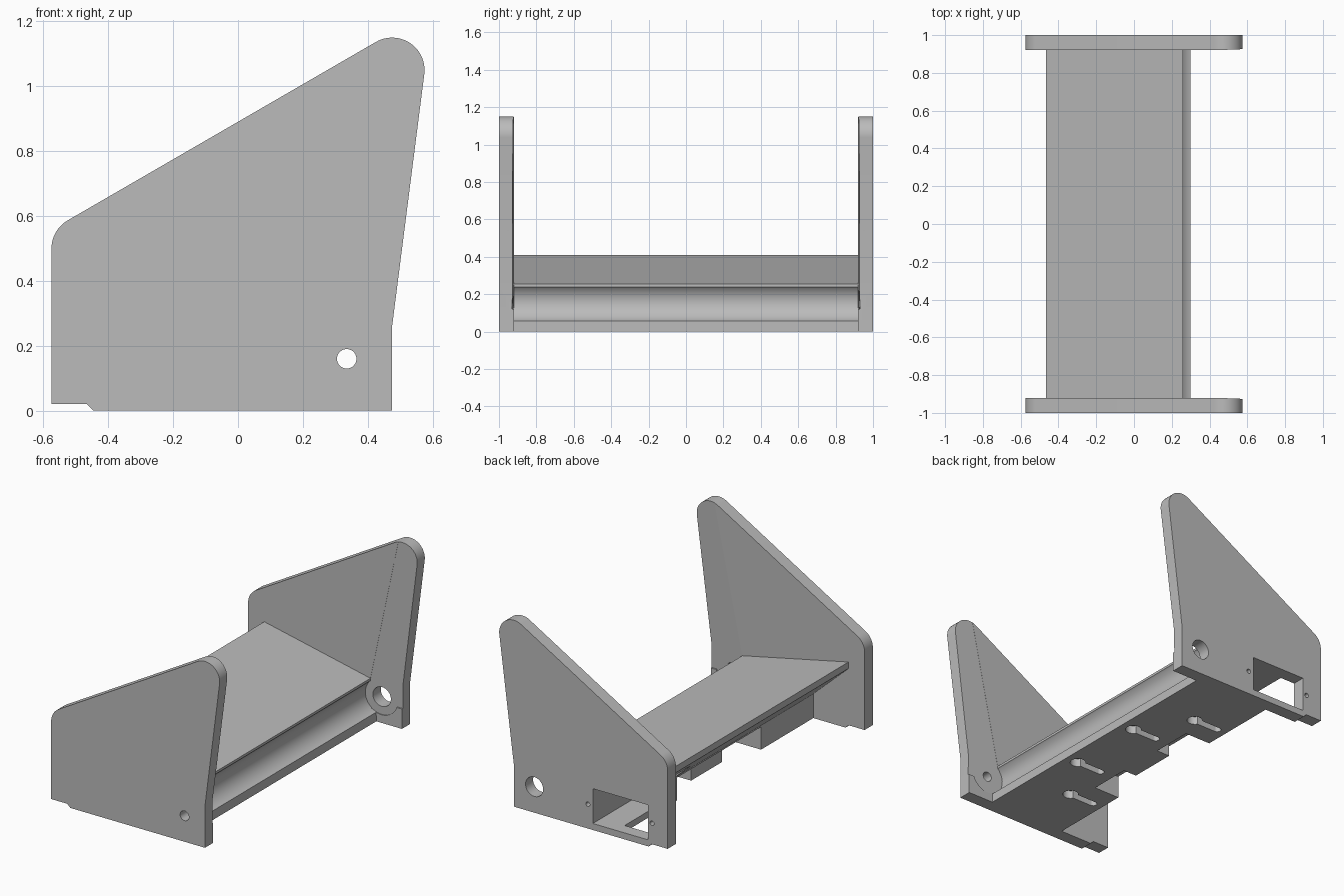
import bpy, bmesh
from math import sin, cos, radians
from mathutils import Vector

if "Cube" in bpy.data.objects:
    bpy.data.objects.remove(bpy.data.objects["Cube"])

grey = bpy.data.materials.new("plain grey")
grey.use_nodes = True
COLOUR = (0.5, 0.5, 0.5, 1)
grey.diffuse_color = COLOUR
grey.node_tree.nodes["Principled BSDF"].inputs["Base Color"].default_value = COLOUR

AXLE = (0.335, 0.16)


def arc(centre, r, a0, a1, n=16):
    angles = [radians(a0 + (a1 - a0) * i / n) for i in range(n + 1)]
    return [(centre[0] + r * cos(a), centre[1] + r * sin(a)) for a in angles]


def circle(centre, r):
    return arc(centre, r, 0, 360, 48)[:-1]


def box(x0, x1, z0, z1):
    return [(x0, z0), (x1, z0), (x1, z1), (x0, z1)]


def prism(name, outline, near, far, axis="y"):
    """Extrude an outline along y or z; far may be a function of the point."""
    depth = far if callable(far) else lambda u, v: far
    place = (lambda u, v, d: (u, d, v)) if axis == "y" else (lambda u, v, d: (u, v, d))
    bm = bmesh.new()
    a = [bm.verts.new(place(u, v, near)) for u, v in outline]
    b = [bm.verts.new(place(u, v, depth(u, v))) for u, v in outline]
    bm.faces.new(a)
    bm.faces.new(b[::-1])
    for i in range(len(a)):
        j = (i + 1) % len(a)
        bm.faces.new((a[j], a[i], b[i], b[j]))
    bmesh.ops.recalc_face_normals(bm, faces=bm.faces)
    mesh = bpy.data.meshes.new(name)
    bm.to_mesh(mesh)
    bm.free()
    mesh.materials.append(grey)
    obj = bpy.data.objects.new(name, mesh)
    bpy.context.collection.objects.link(obj)
    return obj


def select(obj):
    bpy.ops.object.select_all(action="DESELECT")
    obj.select_set(True)
    bpy.context.view_layer.objects.active = obj


def cut(obj, *args):
    cutter = prism("cutter", *args)
    cutter.hide_render = True
    mod = obj.modifiers.new("cut", "BOOLEAN")
    mod.operation, mod.solver, mod.object = "DIFFERENCE", "EXACT", cutter
    select(obj)
    bpy.ops.object.modifier_apply(modifier=mod.name)
    bpy.data.objects.remove(cutter)


# End plates with rounded corners and a foot notch
plate = ([(-0.445, 0), (0.475, 0), (0.475, 0.26)]
         + arc((0.475, 1.05), 0.1, -7, 120, 24)
         + arc((-0.475, 0.5), 0.1, 120, 180, 12)
         + [(-0.575, 0.02), (-0.465, 0.02)])
front_plate = prism("front_end_plate", plate, -1, -0.92)
back_plate = prism("back_end_plate", plate, 0.92, 1)

# Shallow tapered lead-in on the inner faces, ending round the axle
lead_in = arc(AXLE, 0.11, 145, 340, 32) + [(0.7, 0.122), (0.7, 1.3), (0.4826, 1.3), (0.26, 0.255)]
across = Vector((0.89, -0.19)).normalized()


def taper(side):
    def depth(x, z):
        run = across.dot(Vector((x - 0.26, z - 0.255)))
        return side * (0.921 + 0.035 * run)
    return depth


for obj, side, hole in ((front_plate, -1, 0.03), (back_plate, 1, 0.06)):
    cut(obj, lead_in, side * 0.9, taper(side))
    cut(obj, circle(AXLE, hole), side * 0.8, side * 1.1)

# Socket window and its screw holes
cut(back_plate, box(-0.44, -0.064, 0.04, 0.255), 0.8, 1.1)
for x in (-0.03, -0.468):
    cut(back_plate, circle((x, 0.15), 0.014), 0.8, 1.1)

# Body: sloping deck, concave roller channel, base and angled overhang
section = ([(-0.465, 0.41), (0.26, 0.255), (0.26, 0.24)]
           + arc(AXLE, 0.11, 134, 251, 28)
           + [(0.3, 0), (-0.225, 0), (-0.225, 0.15), (-0.465, 0.37)])
body = prism("deck_and_base", section, -0.92, 0.92)

# Socket cavity behind the window
cut(body, box(-0.5, -0.064, 0.04, 0.255), 0.43, 1.1)

# Notches along the rear of the base
for y0, y1, x in ((-0.41, -0.15, -0.05), (-0.15, 0.15, -0.14), (0.15, 0.41, -0.05)):
    cut(body, box(-0.5, x, -0.1, 0.14), y0, y1)

# Keyhole hanging slots underneath
for x, y in ((0.145, -0.25), (0.145, 0.25), (-0.06, -0.56), (-0.06, 0.56)):
    keyhole = arc((x + 0.07, y), 0.045, -150, 150, 24) + arc((x - 0.1, y), 0.0225, 90, 270, 12)
    cut(body, keyhole, -0.1, 0.05, "z")

for obj in (front_plate, back_plate, body):
    select(obj)
    bpy.ops.object.shade_smooth_by_angle(angle=radians(30))
